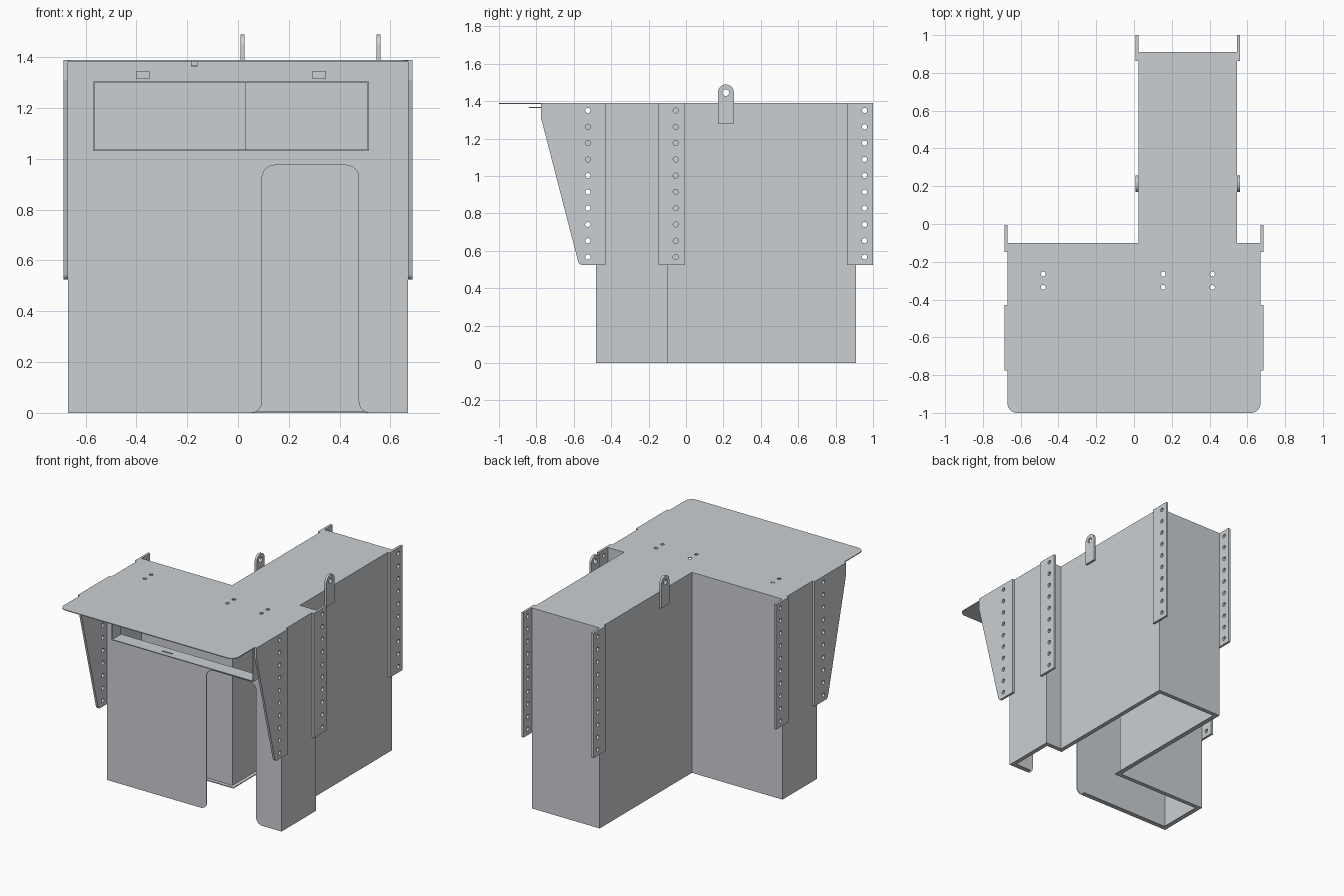
import bpy, bmesh, math
from mathutils import Vector

if "Cube" in bpy.data.objects:
    bpy.data.objects.remove(bpy.data.objects["Cube"])

T = 0.006          # sheet metal thickness
TOP = 1.39
grey = bpy.data.materials.new("steel_grey")
grey.diffuse_color = (0.60, 0.625, 0.65, 1)
grey.use_nodes = True
grey.node_tree.nodes["Principled BSDF"].inputs["Base Color"].default_value = grey.diffuse_color


def rounded(points, steps=8):
    """Closed outline; a point (u, v, r) gets a fillet of radius r."""
    out = []
    for i, p in enumerate(points):
        c = Vector(p[:2])
        if len(p) < 3:
            out.append(c)
            continue
        a = (Vector(points[i - 1][:2]) - c).normalized()
        b = (Vector(points[(i + 1) % len(points)][:2]) - c).normalized()
        half = a.angle(b) / 2
        t = p[2] / math.tan(half)
        centre = c + (a + b).normalized() * p[2] / math.sin(half)
        va, vb = (c + a * t - centre).normalized(), (c + b * t - centre).normalized()
        out += [centre + va.slerp(vb, k / steps) * p[2] for k in range(steps + 1)]
    return out


def circle(u, v, r, n=16):
    return [(u + r * math.cos(2 * math.pi * k / n),
             v + r * math.sin(2 * math.pi * k / n)) for k in range(n)]


def rect(u0, u1, v0, v1):
    return [(u0, v0), (u1, v0), (u1, v1), (u0, v1)]


def sheet(name, plane, lo, hi, outline, holes=()):
    """Flat plate in a plane ('xy', 'xz', 'yz') between lo and hi on the third axis."""
    cu = bpy.data.curves.new(name, 'CURVE')
    cu.dimensions, cu.fill_mode, cu.extrude = '2D', 'BOTH', (hi - lo) / 2
    for loop in [rounded(outline), *holes]:
        s = cu.splines.new('POLY')
        s.points.add(len(loop) - 1)
        for pt, q in zip(s.points, loop):
            pt.co = (q[0], q[1], 0, 1)
        s.use_cyclic_u = True
    tmp = bpy.data.objects.new(name + "_curve", cu)
    bpy.context.collection.objects.link(tmp)
    bpy.context.view_layer.update()
    deps = bpy.context.evaluated_depsgraph_get()
    me = bpy.data.meshes.new_from_object(tmp.evaluated_get(deps))
    bpy.data.objects.remove(tmp)
    bpy.data.curves.remove(cu)
    mid = (lo + hi) / 2
    for v in me.vertices:
        u, w, d = v.co.x, v.co.y, v.co.z + mid
        v.co = {'xy': (u, w, d), 'xz': (u, d, w), 'yz': (d, u, w)}[plane]
    bm = bmesh.new()
    bm.from_mesh(me)
    bmesh.ops.remove_doubles(bm, verts=bm.verts, dist=1e-5)
    bmesh.ops.recalc_face_normals(bm, faces=bm.faces)
    for f in bm.faces:
        f.smooth = False
    bm.to_mesh(me)
    bm.free()
    me.name = name
    me.materials.clear()
    me.materials.append(grey)
    ob = bpy.data.objects.new(name, me)
    bpy.context.collection.objects.link(ob)
    return ob


# side and back walls: one bent sheet following the T-shaped plan
X, F, M, B, L, R = 0.67, -0.48, -0.10, 0.91, 0.025, 0.545
plan = [(-X, F), (-X, M), (L, M), (L, B), (R, B), (R, M), (X, M), (X, F)]


def inset(d, front):
    last = len(plan) - 1
    return [(x + (d if i < 4 else -d), y + (front if i in (0, last) else -d))
            for i, (x, y) in enumerate(plan)]


sheet("body_walls", 'xy', 0, TOP - T, plan + inset(T, 0)[::-1])

# inward flange along the bottom edge, open at the doorway
W = 0.03
sheet("bottom_flange", 'xy', 0, T,
      [(0.05, F)] + plan + [(0.52, F), (0.52, F + W)] + inset(W, W)[::-1] + [(0.05, F + W)])

# front wall with doorway and wide slot
sheet("front_wall", 'xz', F, F + T,
      [(-X, 0), (0.095, 0, 0.045), (0.095, 0.975, 0.05), (0.475, 0.975, 0.05),
       (0.475, 0, 0.045), (X, 0), (X, TOP - T), (-X, TOP - T)],
      [rect(-0.57, 0.515, 1.03, 1.305)])

# frame around the slot, with a slit in its sill
a, b, z0, z1 = -0.57, 0.515, 1.03, 1.305
sheet("slot_frame", 'xz', F - 0.09, F + T,
      [(a, z0), (a, z1), (b, z1), (b, z0), (b - T, z0),
       (b - T, z1 - T), (a + T, z1 - T), (a + T, z0)])
sheet("slot_sill", 'xy', z0, z0 + T, rect(a, b, F - 0.09, F + T),
      [rect(-0.21, -0.13, -0.535, -0.525)])
for x in (-0.375, 0.32):
    sheet("slot_tab", 'xz', F - 0.03, F, rect(x - 0.026, x + 0.026, 1.315, 1.345))

# top plate
sheet("top_plate", 'xy', TOP - T, TOP,
      [(-X, -1, 0.05), (X, -1, 0.05), (X, M), (R, M), (R, B), (L, B), (L, M), (-X, M)],
      [circle(x, y, 0.013) for x in (-0.48, 0.155, 0.415) for y in (-0.265, -0.335)])

# small latch hook under the plate
sheet("latch_hook", 'yz', -0.185, -0.16,
      [(-0.84, 1.364), (-0.77, 1.364), (-0.77, TOP - T), (-0.776, TOP - T),
       (-0.776, 1.37), (-0.84, 1.37)])

# perforated mounting brackets and lifting lugs, on both sides
P = 0.016
Z0 = 0.525


def hole_row(y):
    return [circle(y, 0.567 + k * 0.087, 0.014) for k in range(10)]


for side, wide, narrow in (("left", -X - P, L - P), ("right", X, R)):
    sheet(side + "_front_bracket", 'yz', wide, wide + P,
          [(-0.775, TOP), (-0.775, 1.31), (-0.572, Z0, 0.025), (-0.43, Z0), (-0.43, TOP)],
          hole_row(-0.525))
    sheet(side + "_middle_bracket", 'yz', wide, wide + P,
          rect(-0.148, -0.005, Z0, TOP), hole_row(-0.055))
    sheet(side + "_back_bracket", 'yz', narrow, narrow + P,
          rect(0.862, 1.0, Z0, TOP), hole_row(0.955))
    sheet(side + "_lifting_lug", 'yz', narrow, narrow + P,
          [(0.17, 1.28), (0.256, 1.28), (0.256, 1.489, 0.0425), (0.17, 1.489, 0.0425)],
          [circle(0.213, 1.446, 0.018)])
